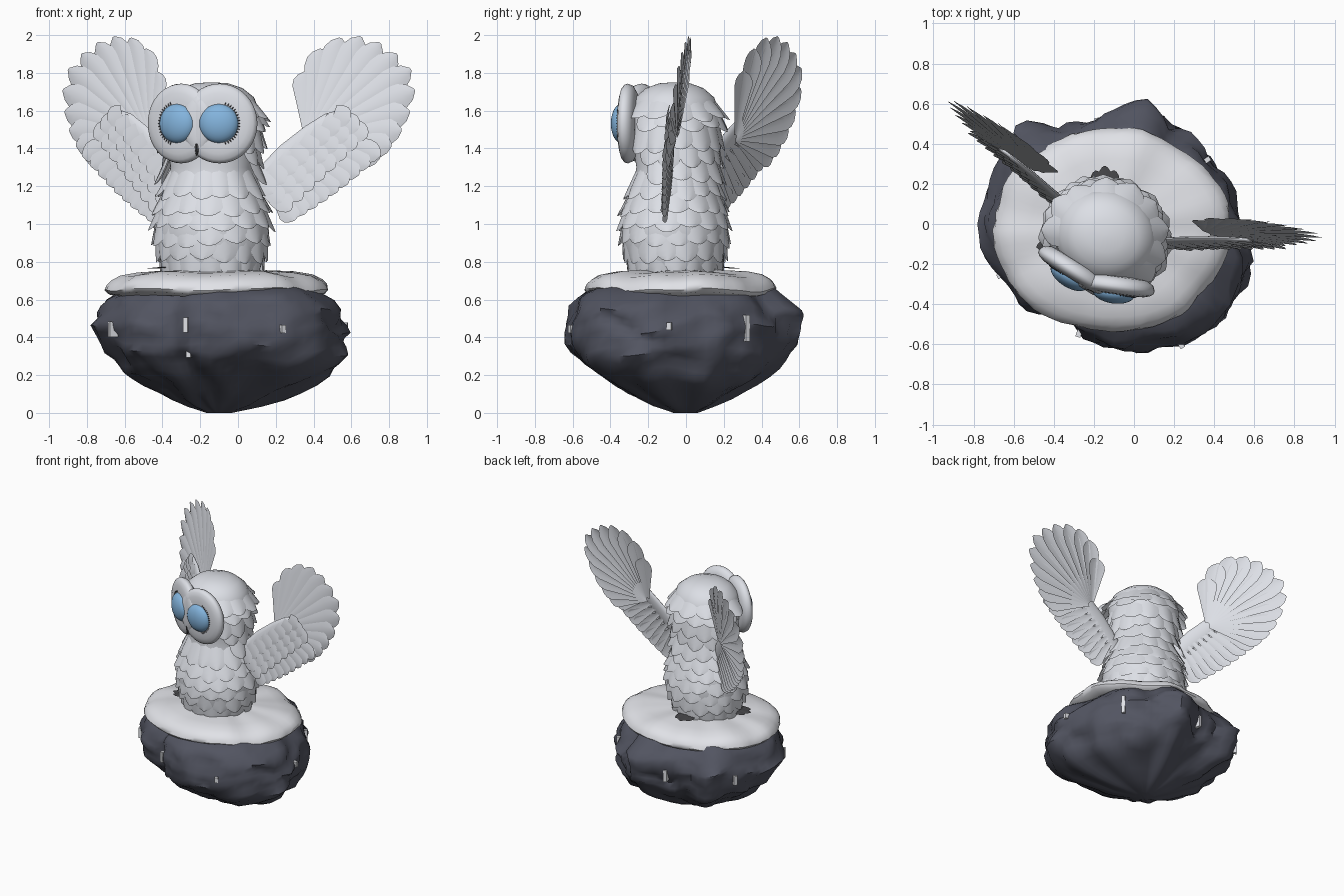
import bpy, bmesh, math, random
from math import sin, cos, pi, radians
from mathutils import Matrix, Vector, noise

random.seed(4)
if "Cube" in bpy.data.objects:
    bpy.data.objects.remove(bpy.data.objects["Cube"])


def material(name, rgb):
    m = bpy.data.materials.new(name)
    m.use_nodes = True
    m.diffuse_color = (*rgb, 1)
    m.node_tree.nodes["Principled BSDF"].inputs["Base Color"].default_value = (*rgb, 1)
    return m


WHITE = material("feather_white", (0.72, 0.74, 0.79))
BLUE = material("eye_blue", (0.23, 0.46, 0.73))
DARK = material("dark_horn", (0.06, 0.06, 0.065))
ROCK = material("slate_rock", (0.085, 0.09, 0.12))
SNOW = material("snow_white", (0.75, 0.76, 0.8))
OWL = Matrix.Translation((-0.14, -0.06, 0)) @ Matrix.Rotation(radians(-20), 4, 'Z')
STOUT = OWL @ Matrix.Diagonal((1.1, 1, 1, 1))


def finish(name, bm, mat, angle=40):
    me = bpy.data.meshes.new(name)
    bm.to_mesh(me)
    bm.free()
    ob = bpy.data.objects.new(name, me)
    bpy.context.collection.objects.link(ob)
    me.materials.append(mat)
    bpy.ops.object.select_all(action='DESELECT')
    ob.select_set(True)
    bpy.context.view_layer.objects.active = ob
    bpy.ops.object.shade_smooth_by_angle(angle=radians(angle))


def interp(table, t):
    for (a, p), (b, q) in zip(table, table[1:]):
        if t <= b:
            return p + (q - p) * max(0, (t - a) / (b - a))
    return table[-1][1]


def loft(bm, rings):
    """Skin closed rings of points and cap both ends."""
    vs = [[bm.verts.new(p) for p in ring] for ring in rings]
    n = len(vs[0])
    for a, b in zip(vs, vs[1:]):
        for i in range(n):
            bm.faces.new((a[i], a[(i + 1) % n], b[(i + 1) % n], b[i]))
    bm.faces.new(vs[0][::-1])
    bm.faces.new(vs[-1])
    bmesh.ops.recalc_face_normals(bm, faces=bm.faces)


def lathe(profile, matrix, n=40):
    bm = bmesh.new()
    loft(bm, [[matrix @ Vector((r * cos(2 * pi * i / n), r * sin(2 * pi * i / n), z))
               for i in range(n)] for z, r in profile])
    return bm


def frame(root, tip, up):
    """Matrix with y from root to tip and z towards up."""
    y = (tip - root).normalized()
    x = y.cross(up).normalized()
    z = x.cross(y)
    return Matrix.Translation(root) @ Matrix((x, y, z)).transposed().to_4x4()


PLUME = [(0, 0.2), (0.45, 0.65), (0.78, 1), (0.88, 0.9), (0.95, 0.6), (1, 0.1)]
SCALE = [(0, 0.85), (0.4, 1), (0.65, 0.97), (0.82, 0.78), (0.94, 0.45), (1, 0.1)]


def feather(bm, m, length, width, shape, bulge, flip=False):
    cols = (-1, -0.5, 0, 0.5, 1)
    grid = [[bm.verts.new(m @ Vector((c * w * width / 2, t * length, -bulge * c * c * w)))
             for c in cols] for t, w in shape]
    for a, b in zip(grid, grid[1:]):
        for i in range(4):
            f = bm.faces.new((a[i], a[i + 1], b[i + 1], b[i]))
            if flip:
                f.normal_flip()


# Rock: a rugged outline scaled by height, fuller underneath towards +x
OUTLINE = [(.07, .64), (.19, .5), (.42, .3), (.5, .05), (.58, -.22), (.4, -.55), (.14, -.63), (-.27, -.6),
           (-.34, -.47), (-.53, -.43), (-.72, -.2), (-.78, .02), (-.74, .2), (-.59, .52), (-.39, .5), (-.2, .52)]
CX = -0.1
polar = sorted((math.atan2(y, x - CX), math.hypot(x - CX, y)) for x, y in OUTLINE)
polar = [(polar[-1][0] - 2 * pi, polar[-1][1])] + polar + [(polar[0][0] + 2 * pi, polar[0][1])]
HEIGHT = [(0, .1), (.04, .32), (.1, .54), (.16, .74), (.24, .92), (.34, .98), (.46, .98),
          (.55, .95), (.61, .87), (.67, .74)]


def rock_point(a, z, inset=1):
    a = (a + pi) % (2 * pi) - pi
    p = Vector((cos(a) * 2.2, sin(a) * 2.2, z * 6))
    level = min(.45, z * (.72 + .5 * max(0, cos(a)) ** 2)) if z < .45 else z
    r = interp(polar, a) * interp(HEIGHT, level) * inset
    r *= .99 + 0.05 * noise.noise(p) + 0.08 * noise.noise(p * 2) + 0.02 * noise.noise(p * 4)
    lift = 0.05 * noise.noise(p * 1.3 + Vector((9, 0, 0))) * min(1, z * 5, (.7 - z) * 6)
    return Vector((CX + r * cos(a), r * sin(a), z + lift))


bm = bmesh.new()
N = 72
loft(bm, [[rock_point(2 * pi * i / N, z * 0.67 / 18) for i in range(N)] for z in range(19)])
finish("rock", bm, ROCK, 50)

# Snow cap with an uneven, sloping rim
bm = bmesh.new()
rings = []
for z, s in ((.615, .86), (.63, .97), (.65, 1), (.675, .985), (.7, .94), (.725, .86), (.742, .7), (.752, .4), (.755, .1)):
    ring = []
    for i in range(N):
        a = 2 * pi * i / N
        w = noise.noise(Vector((cos(a) * 2, sin(a) * 2, 3)))
        k = s * (1 + 0.05 * w + random.uniform(-.008, .008))
        ring.append((-0.113 + .59 * k * cos(a), -0.03 + .505 * k * sin(a), z + 0.03 * w * s))
    rings.append(ring)
loft(bm, rings)
finish("snow_cap", bm, SNOW, 50)

# Ice chips set in the rock
bm = bmesh.new()
for x, y, z, h in ((-.63, -.24, .45, .08), (-.26, -.5, .46, .08), (-.26, -.5, .31, .04), (.2, -.54, .46, .04),
                   (.5, -.08, .46, .04), (.38, .33, .43, .14), (-.18, .5, .45, .09), (-.6, .3, .45, .07)):
    a = math.atan2(y, x - CX)
    m = (Matrix.Translation(rock_point(a, z, .98)) @ Matrix.Rotation(a, 4, 'Z')
         @ Matrix.Diagonal((.045, .025, h, 1)))
    bmesh.ops.create_cube(bm, size=1, matrix=m)
finish("ice_chips", bm, SNOW)

# Body and head core
BODY = [(.72, .22), (.82, .256), (.95, .28), (1.08, .268), (1.2, .222), (1.3, .2), (1.42, .22),
        (1.52, .237), (1.6, .232), (1.67, .207), (1.72, .15), (1.745, .08), (1.75, .01)]
finish("body", lathe(BODY, STOUT), WHITE, 60)

# Overlapping body feathers, looser on the head
bm = bmesh.new()
for row in range(11):
    z = min(0.885 + row * 0.083, 1.685)
    head = z > 1.38
    n = 13 if head else 15
    for i in range(n):
        a = 2 * pi * (i + row % 2 / 2) / n + random.uniform(-.05, .05)
        if head and cos(a + pi / 2) > 0.45:
            continue
        out = Vector((cos(a), sin(a), 0))
        low = z - (0.13 if z > 1.6 else 0.165) + random.uniform(-.015, .015)
        flare = (0.055 if head else 0.027) + random.uniform(-.008, .008)
        root = out * (interp(BODY, z) - 0.004) + Vector((0, 0, z))
        tip = out * (interp(BODY, low) + flare) + Vector((0, 0, low))
        m = STOUT @ frame(root, tip, out)
        feather(bm, m, (tip - root).length, 2 * pi * interp(BODY, low) / n * 1.35, SCALE, 0.02)
finish("body_feathers", bm, WHITE, 60)

# Face: two softly domed discs, eyes, lashes and a beak
DISC = [(-.05, .12), (-.045, .16), (-.025, .193), (0, .203), (.015, .199), (.028, .184),
        (.037, .155), (.041, .12), (.042, .08), (.042, .01)]
for side, s in (("right", -1), ("left", 1)):
    base = (OWL @ Matrix.Translation((s * .108 + .016, -.218, 1.532)) @ Matrix.Rotation(radians(12 * s), 4, 'Z')
            @ Matrix.Rotation(pi / 2, 4, 'X') @ Matrix.Diagonal((1, 1.04, 1, 1)))
    finish(side + "_face_disc", lathe(DISC, base), WHITE, 60)
    bm = bmesh.new()
    bmesh.ops.create_uvsphere(bm, u_segments=32, v_segments=16, radius=1,
                              matrix=base @ Matrix.Translation((s * .002, 0, .035)) @ Matrix.Diagonal((.106, .1, .054, 1)))
    finish(side + "_eye", bm, BLUE)
    bm = bmesh.new()
    for i in range(19):
        a = radians(-70 + 140 * i / 18) + (pi if s < 0 else 0)
        m = (base @ Matrix.Translation((s * .002, 0, 0)) @ Matrix.Rotation(a, 4, 'Z')
             @ Matrix.Translation((.109, 0, .043)) @ Matrix.Rotation(pi / 2, 4, 'Y'))
        bmesh.ops.create_cone(bm, segments=4, radius1=.004, radius2=.001, depth=.012, matrix=m)
    finish(side + "_lashes", bm, DARK)
bm = bmesh.new()
bmesh.ops.create_cone(bm, cap_ends=True, segments=8, radius1=.021, radius2=.003, depth=.06,
                      matrix=OWL @ Matrix.Translation((.016, -.268, 1.392)) @ Matrix.Rotation(radians(165), 4, 'X'))
finish("beak", bm, DARK)

# Wings: drawn on a leaning plane as (outward, up), then mirrored
U = Vector((cos(radians(14)), sin(radians(14)), 0))
V = Vector((-.037, .155, 1))
BACK = V.cross(U).normalized()
BACK = BACK if BACK.y > 0 else -BACK
ORIGIN = Vector((.306, .117, 0)) - 1.35 * Vector((V.x, V.y, 0))
FAN = [(-14, .41), (0, .48), (12, .55), (30, .665), (46, .65), (60, .62), (76, .54), (88, .41), (92, .34)]


def on_wing(u, v, depth=0):
    return ORIGIN + U * u + V * v + BACK * depth


for side, s in (("right", -1), ("left", 1)):
    place = OWL @ Matrix.Translation((.022, 0, 0)) @ Matrix.Diagonal((s, 1, 1, 1))

    def plume(bm, a, b, width, shape, bulge, depth, twist):
        root, tip = on_wing(*a, depth), on_wing(*b, depth)
        m = place @ frame(root, tip, -BACK) @ Matrix.Rotation(radians(twist), 4, 'Y')
        feather(bm, m, (tip - root).length, width, shape, bulge, s < 0)

    # Outer fan
    bm = bmesh.new()
    for i in range(12):
        deg = -14 + 105 * i / 11
        d = Vector((cos(radians(deg)), sin(radians(deg))))
        a = Vector((.15, 1.455)) + d * 0.02
        plume(bm, a, a + d * (interp(FAN, deg) - .02), .148, PLUME, .012, .008 + i * .001, 6)
    finish(side + "_flight_feathers", bm, WHITE, 30)

    # Inner trailing feathers
    bm = bmesh.new()
    for i in range(9):
        t = i / 8
        a = (-.05 + .26 * t, 1.22 + .27 * t)
        b = (.1 + .45 * t, 1.02 + .34 * t - .02 * sin(pi * t))
        plume(bm, a, b, .125, PLUME, .01, -i * .001, 6)
    finish(side + "_inner_feathers", bm, WHITE, 30)

    # Flat arm along the leading edge, covered by small feathers
    bm = bmesh.new()
    arm = [(-.1, 1.21, .045), (.05, 1.36, .05), (.18, 1.47, .045), (.28, 1.54, .04), (.36, 1.575, .03), (.38, 1.585, .006)]
    loft(bm, [[place @ on_wing(u - r * .75 * cos(k * pi / 6), v + r * cos(k * pi / 6), r * .35 * sin(k * pi / 6) - .018)
               for k in range(12)] for u, v, r in arm])
    finish(side + "_wing_arm", bm, WHITE, 60)
    bm = bmesh.new()
    for row in range(3):
        for i in range(8):
            t = i / 7
            u, v = -.1 + .4 * t + .03 * row, 1.25 + .33 * t - .03 * row
            reach = .09 + .015 * row
            plume(bm, (u, v), (u + reach, v - reach + .06 * t), .115, SCALE, .006, -.036 + row * .008, 3)
    finish(side + "_covert_feathers", bm, WHITE, 50)

# Dark flat plumes sticking out at the foot of the body
bm = bmesh.new()
for deg in (111, 209):
    for k in (-1, 0, 1):
        out = Matrix.Rotation(radians(deg + 8 * k), 4, 'Z') @ Vector((1, 0, 0))
        root, tip = out * .2 + Vector((0, 0, .78)), out * (.35 - .02 * abs(k)) + Vector((0, 0, .765))
        feather(bm, OWL @ frame(root, tip, Vector((0, 0, 1))), (tip - root).length, .07, SCALE, .004)
finish("base_plumes", bm, DARK)
